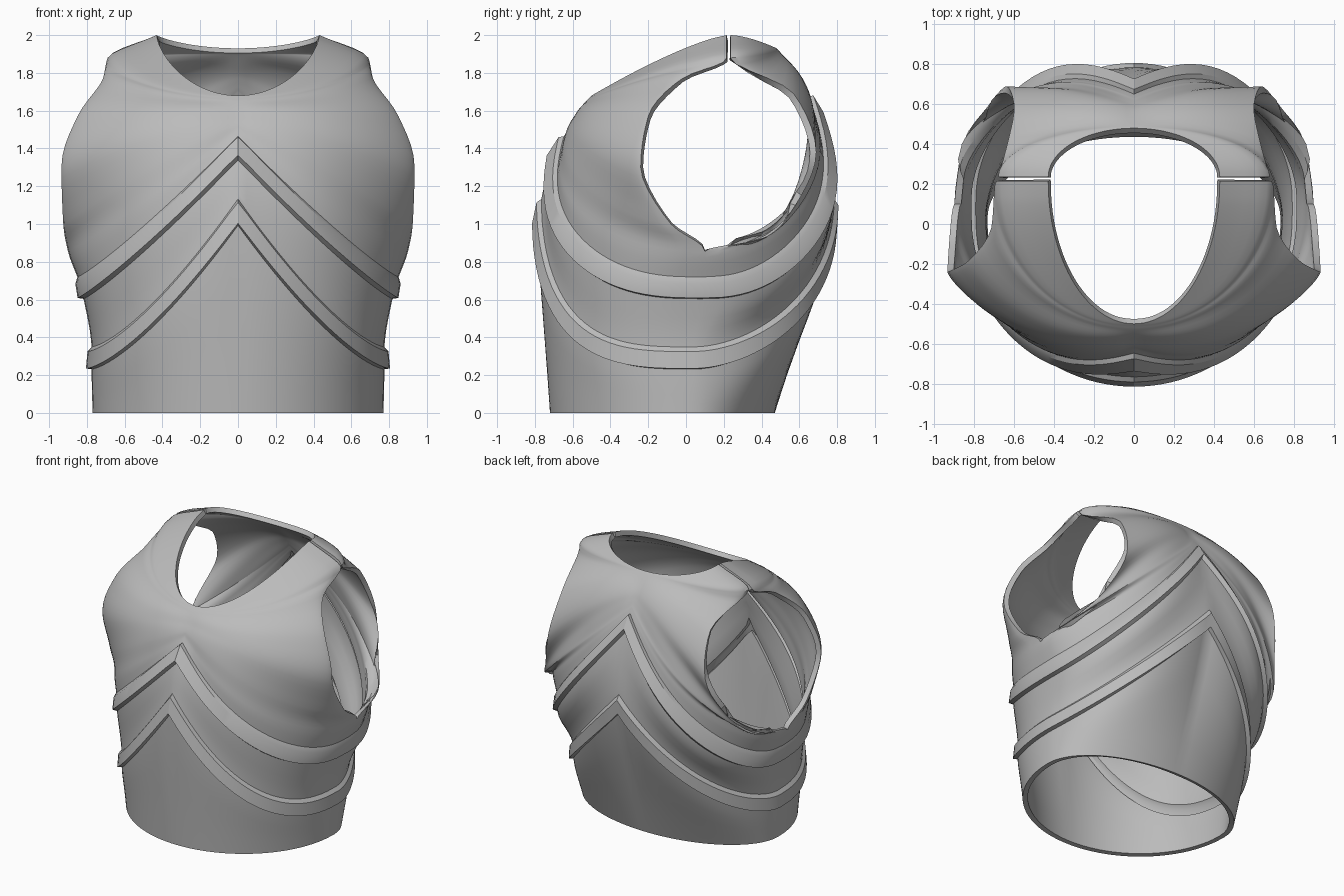
import bpy, bmesh, math

cube = bpy.data.objects.get("Cube")
if cube:
    bpy.data.objects.remove(cube, do_unlink=True)

COLS = 26          # columns from centre to side
SUB = 5            # rows between two guide rows
ARMPIT = 5         # guide row where the side seam ends
KNOTS = [0, .3, .4, .75, .85, 1, 1.15, 1.35, 1.6, 1.85, 2.1, 2.3]

# Guide rows: centre y, z | edge x, y, z | plan power | z powers | bulge
FRONT = [
    (-.72, 0, .77, .02, 0, .5, 1, 1, 0),                    # hem
    (-.785, 1, .775, .04, .235, .47, 1, 1.4, 0),            # lower band
    (-.77, 1.11, .775, .04, .325, .45, 1, 1.4, 0),
    (-.71, 1.35, .82, .08, .615, .4, 1, 1.15, -.05),        # upper band
    (-.655, 1.45, .84, .08, .69, .4, 1, 1.15, -.07),
    (-.625, 1.5, .9, .1, .855, .45, 1, 1.1, -.09),          # armpit
    (-.61, 1.53, .925, -.08, 1, .6, 1.2, 1, -.08),          # arm opening
    (-.585, 1.57, .935, -.24, 1.3, .75, 1.5, 1, -.05),
    (-.56, 1.61, .85, -.2, 1.57, .8, 1.5, 1, -.03),
    (-.53, 1.65, .715, -.02, 1.77, .65, 2, 1, 0),
    (-.51, 1.67, .69, .215, 1.88, .5, 2, .7, 0),            # shoulder
    (-.5, 1.68, .43, .215, 2, .5, 2, .65, 0),               # neck
]
BACK = [
    (.47, 0, .77, .02, 0, .5, 1, 1, 0),
    (.77, 1, .775, .04, .235, .62, 1, 1.1, 0),
    (.785, 1.1, .775, .04, .325, .62, 1, 1.1, 0),
    (.7, 1.58, .82, .08, .615, .4, 1, 1.1, .12),
    (.655, 1.67, .84, .08, .69, .4, 1, 1.1, .12),
    (.64, 1.7, .9, .1, .855, .45, 1, 1.1, .12),
    (.625, 1.73, .86, .38, .92, .5, 1, 1, .11),
    (.6, 1.77, .74, .58, 1.1, .6, 1.2, 1, .09),
    (.575, 1.81, .64, .69, 1.38, 1, 1.5, 1, .06),
    (.53, 1.87, .6, .57, 1.69, 1, 2, 1, .02),
    (.49, 1.92, .68, .235, 1.88, .5, 2, 1, 0),
    (.48, 1.93, .43, .235, 2, .5, 2, .8, 0),
]
# Raised bands: row position -> outward push
RIDGES = {.985: 0, 1: .03, 2: .022, 2.08: 0, 2.96: 0, 3: .03, 4: .022, 4.2: 0}


def slope(guides, k, c):
    """Monotone tangent of value c at guide row k."""
    def step(i):
        return (guides[i + 1][c] - guides[i][c]) / (KNOTS[i + 1] - KNOTS[i])
    if k == 0:
        return step(0)
    if k == len(guides) - 1:
        return step(k - 1)
    a, b = step(k - 1), step(k)
    return 2 * a * b / (a + b) if a * b > 0 else 0


def guide_at(guides, v):
    k = min(int(v), len(guides) - 2)
    f, h = v - k, KNOTS[k + 1] - KNOTS[k]
    out = []
    for c in range(len(guides[0])):
        p, q = guides[k][c], guides[k + 1][c]
        m, n = slope(guides, k, c) * h, slope(guides, k + 1, c) * h
        e = f * f * (3 - 2 * f)
        out.append(p + (q - p) * e + m * f * (1 - f) ** 2 - n * f * f * (1 - f))
    return out


def point(row, j):
    cy, cz, ex, ey, ez, plan, q, p, bulge = row
    t = abs(j) / COLS
    s = min(1, .9 * math.sin(t * math.pi / 2) + .1 * t)
    y = ey + (cy - ey) * (1 - s * s) ** plan + bulge * math.sin(math.pi * s)
    z = ez + (cz - ez) * (1 - s ** q) ** p
    return (math.copysign(ex * s, j), y, z)


rows = {k + i / SUB for k in range(len(KNOTS) - 1) for i in range(SUB)}
rows -= {k + i / SUB for k in (1, 3) for i in range(1, SUB)}
rows -= {4 + 1 / SUB, 1 - 1 / SUB / SUB}
rows = sorted(rows | set(RIDGES) | {len(KNOTS) - 1})

bm = bmesh.new()
seam, push = {}, {}


def panel(guides, flip):
    """Loft one half of the shell; the side seams are shared."""
    grid = []
    for v in rows:
        row, line = guide_at(guides, v), []
        for j in range(-COLS, COLS + 1):
            key = (v, j)
            on_seam = abs(j) == COLS and v <= ARMPIT
            vert = seam.get(key) if on_seam else None
            if vert is None:
                vert = bm.verts.new(point(row, j))
            if on_seam:
                seam[key] = vert
            push[vert] = RIDGES.get(v, 0)
            line.append(vert)
        grid.append(line)
    for low, high in zip(grid, grid[1:]):
        for j in range(2 * COLS):
            quad = [low[j], low[j + 1], high[j + 1], high[j]]
            bm.faces.new(quad[::-1] if flip else quad)


panel(FRONT, False)
panel(BACK, True)

# Raise the bands outward
bm.normal_update()
moves = [(v, v.normal.copy() * d) for v, d in push.items() if d]
for v, move in moves:
    v.co += move

mesh = bpy.data.meshes.new("chest_armour")
bm.to_mesh(mesh)
bm.free()
shell = bpy.data.objects.new("chest_armour", mesh)
bpy.context.collection.objects.link(shell)

# Plate thickness
solid = shell.modifiers.new("thickness", "SOLIDIFY")
solid.thickness = .035
solid.offset = -1

# Grey metal
grey = (.5, .5, .5, 1)
mat = bpy.data.materials.new("grey_metal")
mat.use_nodes = True
mat.diffuse_color = grey
mat.node_tree.nodes["Principled BSDF"].inputs["Base Color"].default_value = grey
mesh.materials.append(mat)

bpy.ops.object.select_all(action="DESELECT")
shell.select_set(True)
bpy.context.view_layer.objects.active = shell
bpy.ops.object.modifier_apply(modifier="thickness")
bpy.ops.object.shade_smooth_by_angle(angle=math.radians(30))
